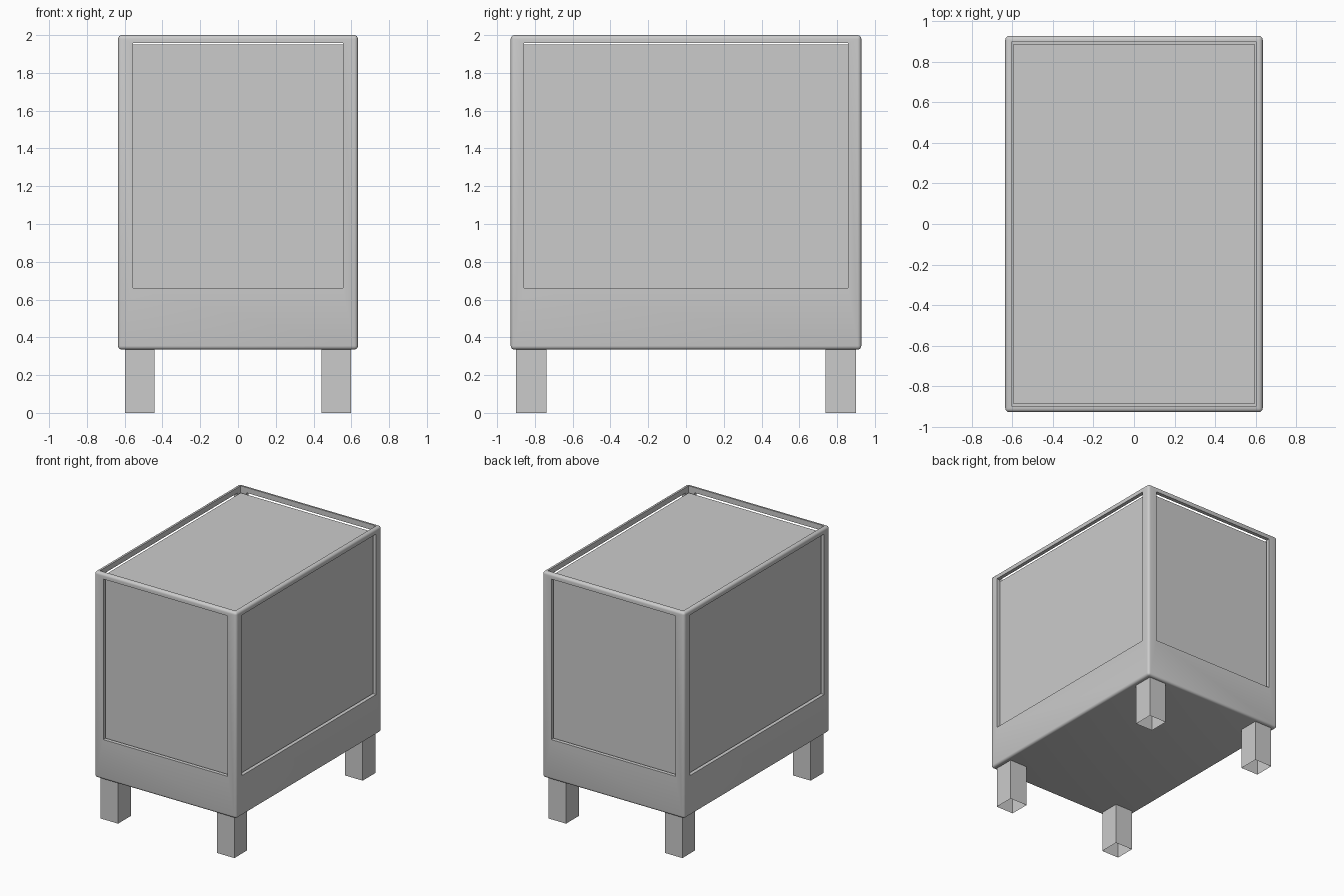
import bpy, bmesh
from mathutils import Vector

if "Cube" in bpy.data.objects:
    bpy.data.objects.remove(bpy.data.objects["Cube"])


def box(name, lo, hi, bevel=0, open_bottom=False):
    bm = bmesh.new()
    bmesh.ops.create_cube(bm, size=1)
    lo, hi = Vector(lo), Vector(hi)
    for v in bm.verts:
        v.co = Vector([(lo[i] + hi[i]) / 2 + v.co[i] * (hi[i] - lo[i]) for i in range(3)])
    if bevel:
        bmesh.ops.bevel(bm, geom=bm.edges[:], offset=bevel, segments=4,
                        profile=0.5, affect='EDGES')
    if open_bottom:
        bm.normal_update()
        bmesh.ops.delete(bm, geom=[f for f in bm.faces if f.normal.z < -0.9],
                         context='FACES_ONLY')
    me = bpy.data.meshes.new(name)
    bm.to_mesh(me)
    bm.free()
    ob = bpy.data.objects.new(name, me)
    bpy.context.collection.objects.link(ob)
    return ob


def cut(target, cutter):
    mod = target.modifiers.new("cut", 'BOOLEAN')
    mod.operation = 'DIFFERENCE'
    mod.solver = 'EXACT'
    mod.object = cutter
    bpy.context.view_layer.objects.active = target
    bpy.ops.object.modifier_apply(modifier=mod.name)
    bpy.data.objects.remove(cutter, do_unlink=True)


X, Y, Z0, Z1 = 0.635, 0.928, 0.335, 2.0

# Outer case: rounded shell, open at the top, with a window in each side
case = box("outer_case", (-X, -Y, Z0), (X, Y, Z1), bevel=0.02)
cut(case, box("cavity", (-0.605, -0.898, 0.37), (0.605, 0.898, 2.2)))
cut(case, box("window_front_back", (-0.555, -1.2, 0.66), (0.555, 1.2, 1.957)))
cut(case, box("window_sides", (-1.2, -0.857, 0.66), (1.2, 0.857, 1.957)))
bpy.ops.object.select_all(action='DESELECT')
case.select_set(True)
bpy.context.view_layer.objects.active = case
bpy.ops.object.shade_smooth_by_angle()

# Inner box whose faces show as the recessed panels
box("inner_panels", (-0.596, -0.886, 0.38), (0.596, 0.886, 1.95))

# Four square legs, hollow underneath
for sx, xn in ((-1, "left"), (1, "right")):
    for sy, yn in ((-1, "front"), (1, "back")):
        xs = sorted((sx * 0.442, sx * 0.598))
        ys = sorted((sy * 0.738, sy * 0.9))
        box(f"{yn}_{xn}_leg", (xs[0], ys[0], 0), (xs[1], ys[1], Z0 + 0.005),
            open_bottom=True)
